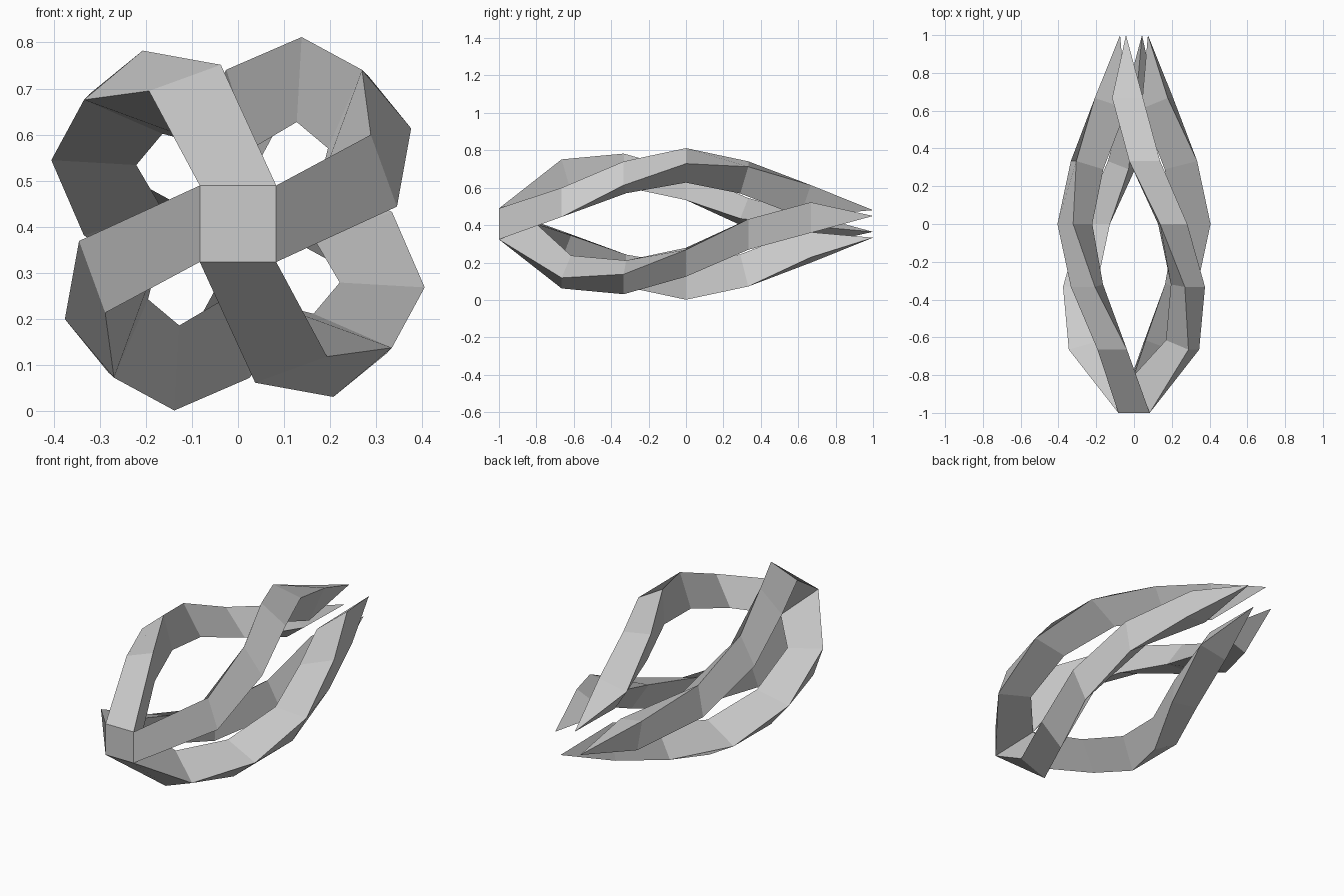
import bpy, bmesh, math

if "Cube" in bpy.data.objects:
    bpy.data.objects.remove(bpy.data.objects["Cube"])

HALF = 0.083      # half width of each bar's outer face
CZ = 0.4065       # height of the long axis
TWIST = math.radians(20)

# rings along the bar: outer y, outer radius, inner ridge y, inner ridge radius
RINGS = [(-1.0, 0.083, -0.80, 0.0),
         (-0.665, 0.337, -0.615, 0.18),
         (-0.333, 0.421, -0.32, 0.255),
         (0.0, 0.42, 0.0, 0.255),
         (0.333, 0.325, 0.29, 0.165),
         (0.667, 0.196, 0.61, 0.04)]
TIP = (1.0, 0.085)


def polar(r, t, a, y):
    """Point at radius r and sideways offset t, turned by angle a about the long axis."""
    return (r * math.cos(a) - t * math.sin(a), y,
            CZ + r * math.sin(a) + t * math.cos(a))


bm = bmesh.new()

# four twisted bars of triangular section, each ending in a point
for arm in range(4):
    start = math.pi / 2 * arm
    prev = None
    for k, (y, r, yi, ri) in enumerate(RINGS):
        a = start + TWIST * k
        ring = [bm.verts.new(polar(r, HALF, a, y)),
                bm.verts.new(polar(r, -HALF, a, y)),
                bm.verts.new(polar(ri, 0, a, yi))]
        if prev:
            for i in range(3):
                j = (i + 1) % 3
                bm.faces.new((prev[i], prev[j], ring[j], ring[i]))
        prev = ring
    tip = bm.verts.new(polar(TIP[1], 0, start + TWIST * len(RINGS), TIP[0]))
    for i in range(3):
        bm.faces.new((prev[i], prev[(i + 1) % 3], tip))

# square front cap joining the bars
cap = [bm.verts.new(polar(HALF, HALF, math.pi / 2 * i, -1.0)) for i in range(4)]
bm.faces.new(cap)

bmesh.ops.remove_doubles(bm, verts=bm.verts[:], dist=0.0005)
bmesh.ops.recalc_face_normals(bm, faces=bm.faces[:])
mesh = bpy.data.meshes.new("twisted_cage")
bm.to_mesh(mesh)
bm.free()
bpy.context.collection.objects.link(bpy.data.objects.new("twisted_cage", mesh))
